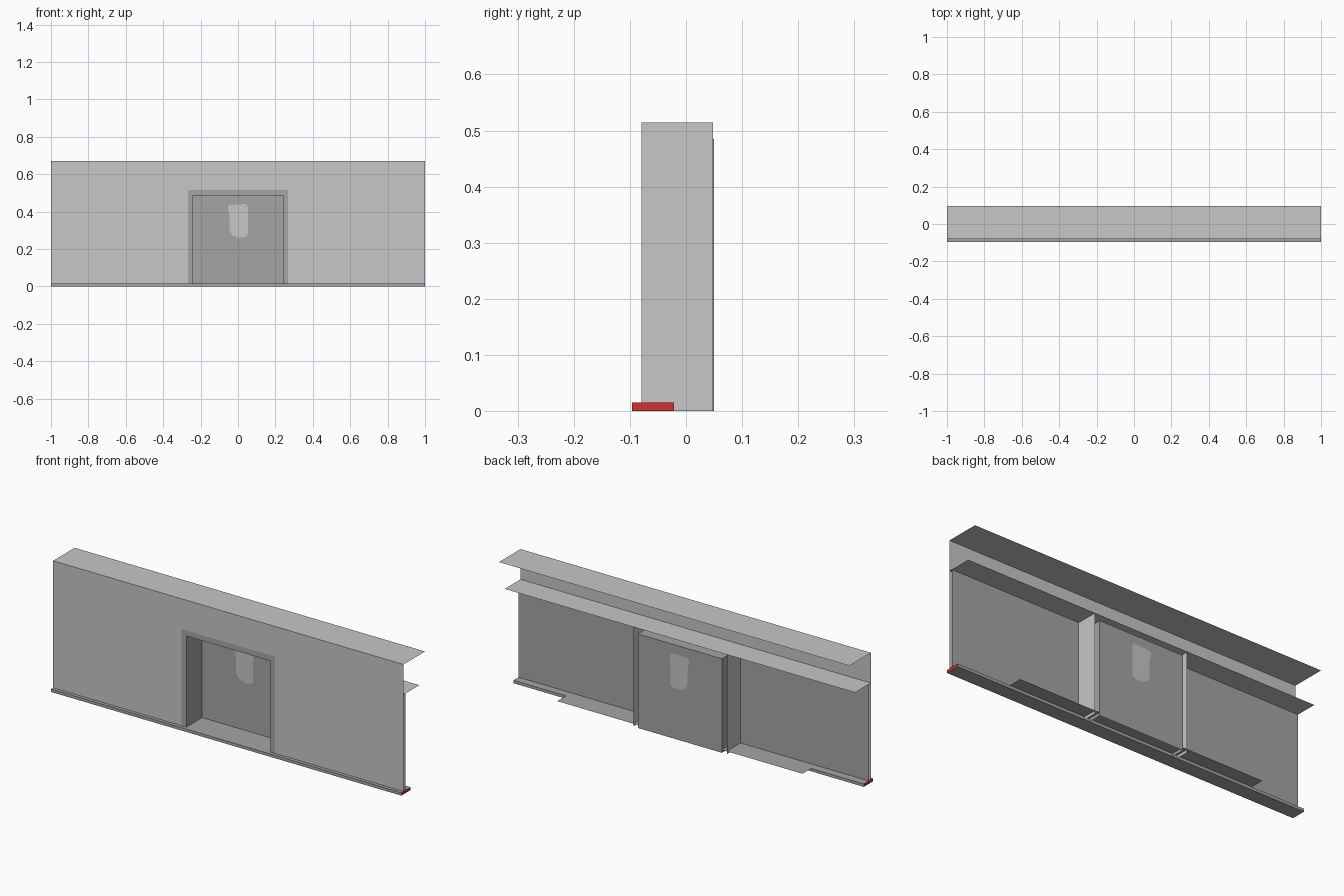
import bpy

if "Cube" in bpy.data.objects:
    bpy.data.objects.remove(bpy.data.objects["Cube"])

def mat(name, r, g, b):
    m = bpy.data.materials.new(name)
    m.diffuse_color = (r, g, b, 1)
    m.use_nodes = True
    m.node_tree.nodes["Principled BSDF"].inputs["Base Color"].default_value = m.diffuse_color
    return m

LIGHT = mat("light grey", 0.58, 0.565, 0.565)
DARK = mat("mid grey", 0.376, 0.376, 0.376)
RED = mat("red", 0.61, 0.032, 0.032)

def mesh(name, verts, faces, *mats):
    me = bpy.data.meshes.new(name)
    me.from_pydata(verts, [], faces)
    for m in mats:
        me.materials.append(m)
    me.update()
    ob = bpy.data.objects.new(name, me)
    bpy.context.collection.objects.link(ob)
    return ob

def sheet(name, pts, m):
    return mesh(name, pts, [tuple(range(len(pts)))], m)

def sheet_x(name, x, y0, y1, z0, z1, m):
    return sheet(name, [(x, y0, z0), (x, y1, z0), (x, y1, z1), (x, y0, z1)], m)

def sheet_y(name, y, x0, x1, z0, z1, m):
    return sheet(name, [(x0, y, z0), (x1, y, z0), (x1, y, z1), (x0, y, z1)], m)

def sheet_z(name, z, x0, x1, y0, y1, m):
    return sheet(name, [(x0, y0, z), (x1, y0, z), (x1, y1, z), (x0, y1, z)], m)

def box(name, x0, x1, y0, y1, z0, z1, *mats):
    v = [(x, y, z) for x in (x0, x1) for y in (y0, y1) for z in (z0, z1)]
    f = [(0, 1, 3, 2), (4, 6, 7, 5), (0, 4, 5, 1), (2, 3, 7, 6), (0, 2, 6, 4), (1, 5, 7, 3)]
    return mesh(name, v, f, *mats)

F, B = -0.079, 0.05         # wall front plane, door plane
XO, XI = 0.267, 0.24        # frame outer / inner half widths
ZO, ZI, TOP = 0.514, 0.485, 0.67
FL = 0.015                  # floor level

def arch(name, y, xo, zo, xi, zi, m):
    # upright sheet with a doorway cut from its lower edge
    pts = [(-xo, 0), (-xi, 0), (-xi, zi), (xi, zi), (xi, 0), (xo, 0), (xo, zo), (-xo, zo)]
    return sheet(name, [(x, y, z) for x, z in pts], m)

# Wall, roof and shelf
arch("front_wall", F, 1, TOP, XO, ZO, LIGHT)
sheet_z("roof", TOP, -1, 1, F, 0.0965, LIGHT)
sheet_z("shelf", ZO, -1, 1, F, B, LIGHT)

# Door frame, inner wall and jambs on both sides
arch("door_frame_front", F, XO, ZO, XI, ZI, DARK)
for s, side in ((-1, "left"), (1, "right")):
    sheet_y("inner_wall_" + side, -0.0625, s * XO, s * 1, FL, ZO, DARK)
    sheet_x("jamb_outer_" + side, s * XO, F, B - 0.002, 0, ZO, LIGHT)
    sheet_x("jamb_inner_" + side, s * XI, F, B, 0, ZI, DARK)
sheet_z("door_head", ZI, -XI, XI, F, B, DARK)

# Door with its pale patch
sheet_y("door", B, -XI, XI, 0, ZI, DARK)
patch = [(-0.055, 0.425), (-0.045, 0.437), (0.045, 0.44), (0.054, 0.42), (0.052, 0.275),
         (0.035, 0.262), (0.0, 0.262), (-0.03, 0.272), (-0.046, 0.3), (-0.046, 0.38)]
for y, side in ((B - 0.002, "front"), (B + 0.002, "back")):
    sheet("door_patch_" + side, [(x, y, z) for x, z in patch], LIGHT)

# Base strip with red ends, and the floor plate behind it
base = box("base_strip", -1, 1, -0.0965, -0.0215, 0, FL, DARK, RED)
for p in base.data.polygons:
    p.material_index = 1 if abs(p.normal.x) > 0.5 else 0
sheet_z("floor_plate", FL, -0.70, 0.70, -0.0215, B, DARK)
